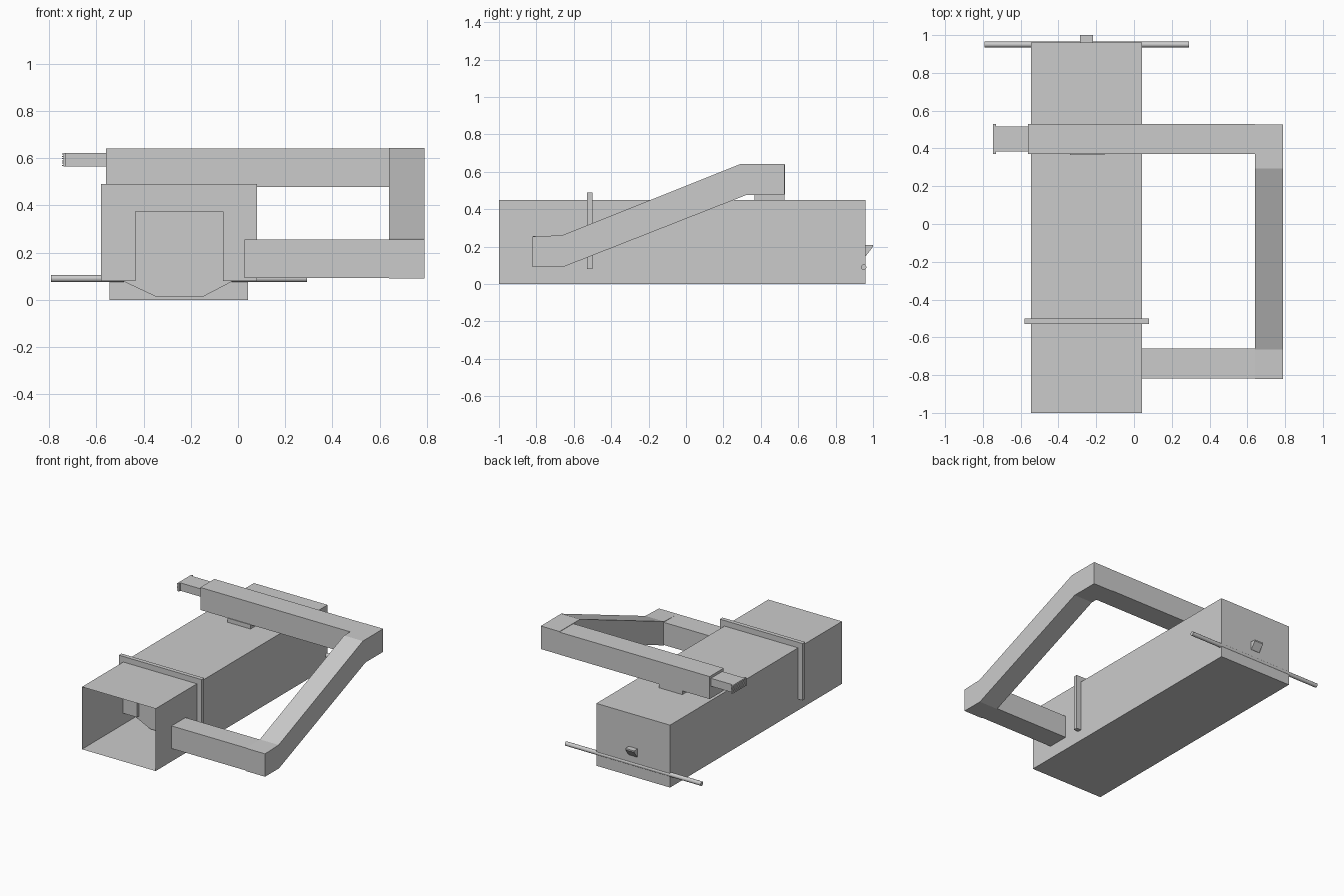
import bpy, bmesh, math
from mathutils import Matrix, Vector

if "Cube" in bpy.data.objects:
    bpy.data.objects.remove(bpy.data.objects["Cube"])

grey = bpy.data.materials.new("plain grey")
grey.diffuse_color = (0.6, 0.6, 0.6, 1)
grey.use_nodes = True
grey.node_tree.nodes["Principled BSDF"].inputs["Base Color"].default_value = grey.diffuse_color


def finish(name, bm, fix=True):
    if fix:
        bmesh.ops.recalc_face_normals(bm, faces=bm.faces)
    me = bpy.data.meshes.new(name)
    bm.to_mesh(me)
    bm.free()
    me.materials.append(grey)
    ob = bpy.data.objects.new(name, me)
    bpy.context.collection.objects.link(ob)
    return ob


def box(name, x0, x1, y0, y1, z0, z1, open_front=False):
    bm = bmesh.new()
    bmesh.ops.create_cube(bm, size=1)
    for v in bm.verts:
        v.co = Vector(((x0 + x1) / 2 + v.co.x * (x1 - x0),
                       (y0 + y1) / 2 + v.co.y * (y1 - y0),
                       (z0 + z1) / 2 + v.co.z * (z1 - z0)))
    if open_front:
        front = [f for f in bm.faces if f.calc_center_median().y < y0 + 0.001]
        bmesh.ops.delete(bm, geom=front, context='FACES')
    return finish(name, bm, not open_front)


def extrude(name, pts, axis, a, b):
    """Extrude a profile: axis 'x' takes (y, z) points, axis 'y' takes (x, z)."""
    bm = bmesh.new()
    place = (lambda p: (a, p[0], p[1])) if axis == 'x' else (lambda p: (p[0], a, p[1]))
    face = bm.faces.new([bm.verts.new(place(p)) for p in pts])
    ext = bmesh.ops.extrude_face_region(bm, geom=[face])
    move = Vector((b - a, 0, 0)) if axis == 'x' else Vector((0, b - a, 0))
    bmesh.ops.translate(bm, vec=move,
                        verts=[g for g in ext['geom'] if isinstance(g, bmesh.types.BMVert)])
    return finish(name, bm)


# Thin-walled body, open at the front
box("body", -0.545, 0.043, -1, 0.96, 0, 0.45, open_front=True)

# Upright frame around the body, with the door panel behind its opening
extrude("gate_frame", [(-0.58, 0.08), (-0.58, 0.49), (0.08, 0.49), (0.08, 0.08),
                       (-0.063, 0.08), (-0.063, 0.375), (-0.435, 0.375), (-0.435, 0.08)],
        'y', -0.53, -0.50)
extrude("door_panel", [(-0.49, 0.08), (-0.49, 0.40), (-0.02, 0.40), (-0.02, 0.08),
                       (-0.15, 0.012), (-0.345, 0.012)], 'y', -0.508, -0.498)

# Bent arm: sloping link plus two cross bars
extrude("arm_link", [(-0.82, 0.09), (-0.82, 0.255), (-0.665, 0.26), (0.295, 0.643),
                     (0.527, 0.643), (0.527, 0.477), (0.325, 0.477), (-0.66, 0.09)],
        'x', 0.64, 0.79)
box("lower_bar", 0.027, 0.64, -0.818, -0.66, 0.093, 0.256)
box("upper_bar", -0.56, 0.64, 0.37, 0.53, 0.478, 0.64)

# Foot under the upper bar
box("bar_foot", -0.34, -0.155, 0.365, 0.527, 0.45, 0.48)

# Grip at the free end, with a ribbed end plate
box("grip", -0.735, -0.56, 0.385, 0.515, 0.565, 0.622)
box("grip_end", -0.74, -0.73, 0.37, 0.53, 0.565, 0.622)
for i in range(6):
    z = 0.567 + i * 0.0095
    box(f"grip_rib_{i + 1}", -0.746, -0.738, 0.37, 0.53, z, z + 0.005)

# Long rod across the back
bm = bmesh.new()
bmesh.ops.create_cone(bm, cap_ends=True, segments=12, radius1=0.015, radius2=0.015, depth=1.084,
                      matrix=Matrix.Translation((-0.25, 0.95, 0.09)) @ Matrix.Rotation(math.pi / 2, 4, 'Y'))
rod = finish("back_rod", bm)
for p in rod.data.polygons:
    p.use_smooth = len(p.vertices) == 4
for e in rod.data.edges:
    v = [rod.data.vertices[i].co.x for i in e.vertices]
    e.use_edge_sharp = abs(v[0] - v[1]) < 0.001

# Small wedge latch on the back wall
extrude("back_latch", [(0.955, 0.21), (1.0, 0.21), (1.0, 0.2), (0.962, 0.15), (0.955, 0.15)],
        'x', -0.286, -0.216)
